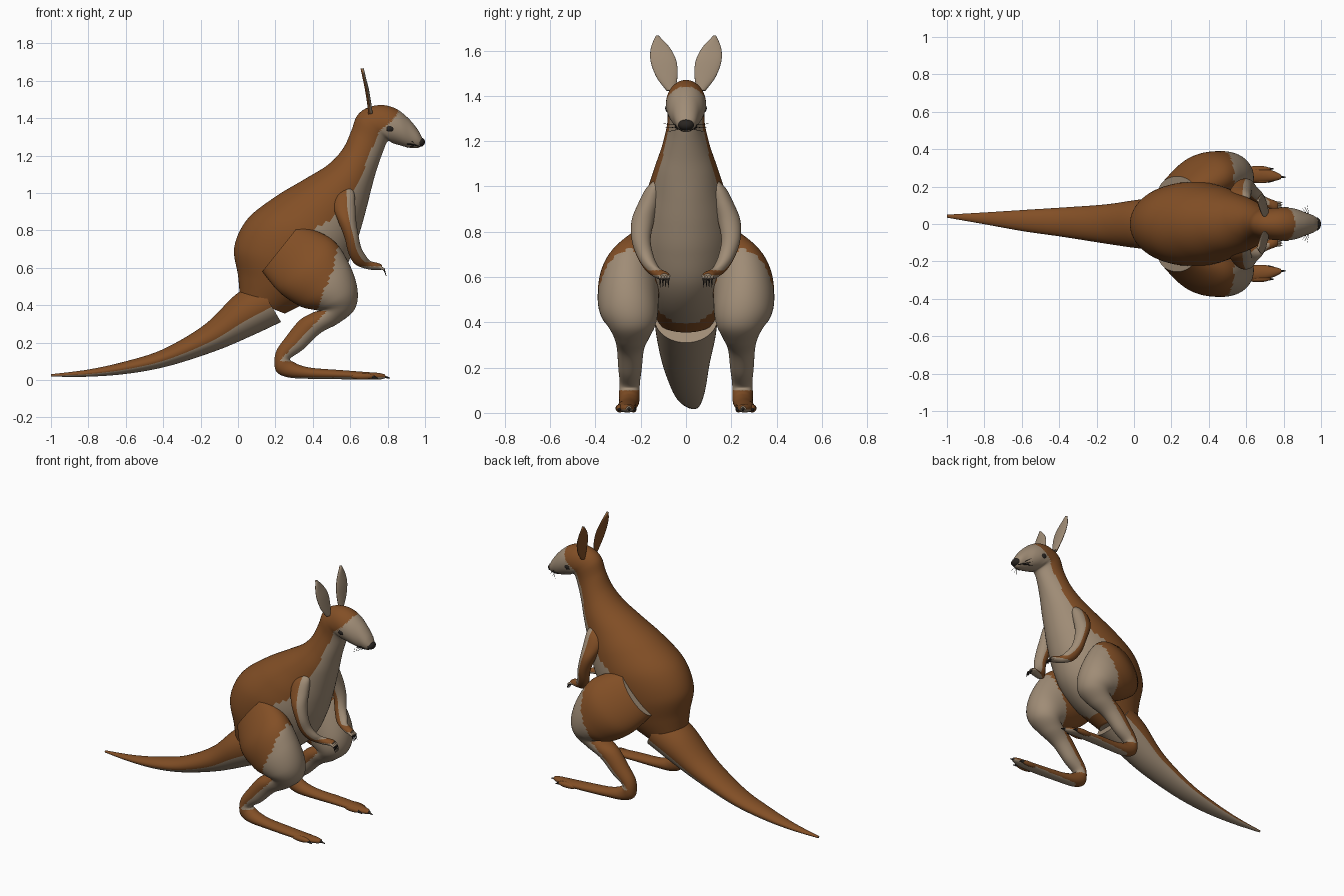
import bpy, bmesh, math
from mathutils import Matrix, Vector


def material(name, rgb):
    m = bpy.data.materials.new(name)
    m.diffuse_color = (*rgb, 1)
    return m


BROWN = material("brown fur", (0.225, 0.078, 0.019))
TAN = material("tan fur", (0.350, 0.264, 0.182))
DARK = material("dark skin", (0.022, 0.018, 0.015))


def finish(name, bm, mats, mirror=False):
    bmesh.ops.recalc_face_normals(bm, faces=bm.faces)
    me = bpy.data.meshes.new(name)
    bm.to_mesh(me)
    bm.free()
    for m in mats:
        me.materials.append(m)
    ob = bpy.data.objects.new(name, me)
    bpy.context.collection.objects.link(ob)
    if mirror:
        ob.modifiers.new("mirror", 'MIRROR').use_axis = (False, True, False)
        ob.modifiers["mirror"].use_mirror_merge = False
    bpy.context.view_layer.objects.active = ob
    ob.select_set(True)
    bpy.ops.object.shade_smooth_by_angle(angle=math.radians(50))
    ob.select_set(False)
    return ob


def smooth_rings(rings, steps):
    """Catmull-Rom interpolation of the section table."""
    p = [rings[0]] + list(rings) + [rings[-1]]
    out = []
    for i in range(1, len(p) - 2):
        for s in range(steps):
            t = s / steps
            out.append([0.5 * (2 * b + (c - a) * t + (2 * a - 5 * b + 4 * c - d) * t * t
                               + (3 * b - a - 3 * c + d) * t ** 3)
                        for a, b, c, d in zip(p[i - 1], p[i], p[i + 1], p[i + 2])])
    return out + [list(rings[-1])]


def loft(name, rings, mats, rule=None, mirror=False, steps=8, segs=48):
    """Each ring: back x, back z, front x, front z, centre y, half width."""
    bm = bmesh.new()
    loops = []
    for ax, az, bx, bz, y, w in smooth_rings(rings, steps):
        loop = []
        for k in range(segs):
            a = 2 * math.pi * k / segs
            f = (1 + math.cos(a)) / 2
            loop.append(bm.verts.new((ax + (bx - ax) * f, y + w * math.sin(a),
                                      az + (bz - az) * f)))
        loops.append(loop)
    for l0, l1 in zip(loops, loops[1:]):
        for k in range(segs):
            n = (k + 1) % segs
            face = bm.faces.new((l0[k], l0[n], l1[n], l1[k]))
            if rule:
                f = (1 + math.cos(2 * math.pi * (k + 0.5) / segs)) / 2
                face.material_index = int(rule(face.calc_center_median(), f))
    for loop in (loops[0], loops[-1]):
        cap = bm.faces.new(loop)
        cap.material_index = 1 if rule else 0
    return finish(name, bm, mats, mirror)


def ball(name, loc, size, mat, mirror=False):
    bm = bmesh.new()
    bmesh.ops.create_uvsphere(bm, u_segments=24, v_segments=14, radius=1,
                              matrix=Matrix.Translation(loc) @ Matrix.Diagonal((*size, 1)))
    return finish(name, bm, [mat], mirror)


def spikes(name, pairs, r0, r1, mat, mirror=True):
    """Thin tapered rods from point to point."""
    bm = bmesh.new()
    for a, b in pairs:
        a, b = Vector(a), Vector(b)
        d = b - a
        mtx = Matrix.Translation((a + b) / 2) @ d.to_track_quat('Z', 'Y').to_matrix().to_4x4()
        bmesh.ops.create_cone(bm, cap_ends=True, segments=10, radius1=r0, radius2=r1,
                              depth=d.length, matrix=mtx)
    return finish(name, bm, [mat], mirror)


def line(z, pts):
    """x of a colour border at height z; pts are (z, x)."""
    for (z0, x0), (z1, x1) in zip(pts, pts[1:]):
        if z <= z1:
            return x0 + (x1 - x0) * max(0, (z - z0) / (z1 - z0))
    return pts[-1][1]


# Body, neck and head in one skin, tan in front of the border
BODY_EDGE = [(0.4, 0.33), (0.8, 0.40), (0.86, 0.50), (0.95, 0.58), (1.05, 0.645),
             (1.2, 0.70), (1.33, 0.755), (1.39, 0.83), (1.46, 0.87)]
loft("body_and_head", [
    (0.01, 0.45, 0.25, 0.355, 0, 0.12), (0.0, 0.56, 0.43, 0.45, 0, 0.175),
    (-0.02, 0.71, 0.55, 0.56, 0, 0.215), (0.05, 0.86, 0.62, 0.70, 0, 0.225),
    (0.20, 0.98, 0.66, 0.82, 0, 0.20), (0.35, 1.07, 0.69, 0.93, 0, 0.165),
    (0.48, 1.15, 0.715, 1.03, 0, 0.135), (0.56, 1.235, 0.74, 1.12, 0, 0.105),
    (0.605, 1.33, 0.775, 1.22, 0, 0.083), (0.635, 1.41, 0.80, 1.275, 0, 0.082),
    (0.69, 1.455, 0.83, 1.265, 0, 0.086), (0.77, 1.47, 0.865, 1.255, 0, 0.088),
    (0.845, 1.45, 0.90, 1.245, 0, 0.078), (0.91, 1.40, 0.93, 1.24, 0, 0.06),
    (0.96, 1.34, 0.96, 1.24, 0, 0.045), (0.985, 1.295, 0.982, 1.25, 0, 0.028)],
    [BROWN, TAN], lambda c, f: c.x > line(c.z, BODY_EDGE), segs=72)

# Tail: brown above, tan below, flat front end
loft("tail", [
    (0.10, 0.53, 0.23, 0.31, 0, 0.14), (-0.02, 0.45, 0.07, 0.235, 0, 0.13),
    (-0.18, 0.295, -0.12, 0.155, 0, 0.105), (-0.40, 0.165, -0.37, 0.075, 0.01, 0.078),
    (-0.60, 0.10, -0.58, 0.035, 0.018, 0.057), (-0.80, 0.056, -0.79, 0.018, 0.03, 0.032),
    (-1.0, 0.031, -1.0, 0.018, 0.042, 0.008)],
    [BROWN, TAN], lambda c, f: f > 0.6)

# Hind legs: thigh, shank and long foot
THIGH_EDGE = [(0.37, 0.42), (0.5, 0.47), (0.6, 0.51), (0.75, 0.54), (0.85, 0.5)]


def leg_rule(c, f):
    if c.z > 0.37:
        return c.x > line(c.z, THIGH_EDGE)
    if c.z > 0.1:
        return c.x - 0.245 - (c.z - 0.137) * 0.95 > 0.01
    return c.z < 0.016 and c.x > 0.28


loft("hind_leg", [
    (0.13, 0.58, 0.33, 0.83, 0.17, 0.085), (0.22, 0.47, 0.50, 0.755, 0.24, 0.128),
    (0.33, 0.395, 0.59, 0.63, 0.255, 0.135), (0.41, 0.375, 0.638, 0.49, 0.25, 0.125),
    (0.43, 0.37, 0.625, 0.38, 0.24, 0.10), (0.40, 0.36, 0.54, 0.305, 0.24, 0.077),
    (0.33, 0.32, 0.44, 0.25, 0.245, 0.06), (0.26, 0.235, 0.35, 0.165, 0.247, 0.052),
    (0.205, 0.155, 0.285, 0.12, 0.248, 0.045), (0.195, 0.08, 0.28, 0.105, 0.25, 0.045),
    (0.215, 0.035, 0.30, 0.095, 0.25, 0.045), (0.28, 0.012, 0.33, 0.08, 0.252, 0.044),
    (0.40, 0.006, 0.40, 0.064, 0.256, 0.04), (0.55, 0.004, 0.55, 0.053, 0.262, 0.041),
    (0.68, 0.002, 0.68, 0.043, 0.262, 0.038), (0.75, 0.002, 0.75, 0.038, 0.256, 0.026),
    (0.785, 0.008, 0.785, 0.03, 0.252, 0.012)],
    [BROWN, TAN], leg_rule, mirror=True)
ball("outer_toe", (0.665, 0.293, 0.02), (0.065, 0.018, 0.018), BROWN, True)
ball("inner_toe", (0.675, 0.232, 0.018), (0.06, 0.014, 0.016), BROWN, True)
spikes("foot_claw", [((0.765, 0.253, 0.022), (0.812, 0.25, 0.01)),
                     ((0.71, 0.294, 0.02), (0.748, 0.295, 0.009)),
                     ((0.72, 0.231, 0.018), (0.748, 0.23, 0.008))], 0.011, 0.002, DARK)

# Arms, brown behind and tan in front
loft("arm", [
    (0.535, 1.015, 0.605, 1.03, 0.125, 0.02), (0.512, 0.975, 0.622, 0.995, 0.14, 0.04),
    (0.51, 0.92, 0.627, 0.93, 0.163, 0.048), (0.535, 0.85, 0.632, 0.85, 0.19, 0.05),
    (0.57, 0.76, 0.645, 0.77, 0.198, 0.042), (0.59, 0.68, 0.66, 0.705, 0.18, 0.037),
    (0.625, 0.62, 0.69, 0.655, 0.15, 0.032), (0.69, 0.593, 0.71, 0.635, 0.12, 0.027),
    (0.745, 0.588, 0.75, 0.625, 0.10, 0.027), (0.768, 0.587, 0.77, 0.615, 0.096, 0.02)],
    [BROWN, TAN], lambda c, f: f > 0.6 and c.z > 0.63 or c.z < 0.608, mirror=True)
FINGERS = [0.078, 0.090, 0.102, 0.114]
spikes("finger", [((0.755, y, 0.605), (0.783, y, 0.59)) for y in FINGERS], 0.009, 0.006, TAN)
spikes("finger_claw", [((0.78, y, 0.593), (0.793, y, 0.555)) for y in FINGERS],
       0.005, 0.001, DARK)

# Ears: thin leaves, tan in front
loft("ear", [
    (0.697, 1.42, 0.72, 1.425, 0.068, 0.018), (0.690, 1.48, 0.712, 1.483, 0.084, 0.046),
    (0.679, 1.55, 0.70, 1.553, 0.099, 0.057), (0.667, 1.61, 0.685, 1.613, 0.113, 0.042),
    (0.655, 1.665, 0.672, 1.667, 0.127, 0.006)],
    [BROWN, TAN], lambda c, f: f > 0.5, mirror=True)

# Face details
ball("eye", (0.812, 0.077, 1.345), (0.024, 0.015, 0.019), DARK, True)
ball("nose", (0.974, 0, 1.272), (0.026, 0.036, 0.025), DARK)
spikes("mouth_line", [((0.972, 0.018, 1.249), (0.945, 0.037, 1.257)),
                      ((0.945, 0.037, 1.257), (0.905, 0.047, 1.262))], 0.004, 0.004, DARK)
spikes("whisker", [((0.94, 0.035, 1.27 - i * 0.009),
                    (0.925 - i * 0.012, 0.10 - i * 0.009, 1.277 - i * 0.018))
                   for i in range(3)], 0.0015, 0.0008, DARK)
